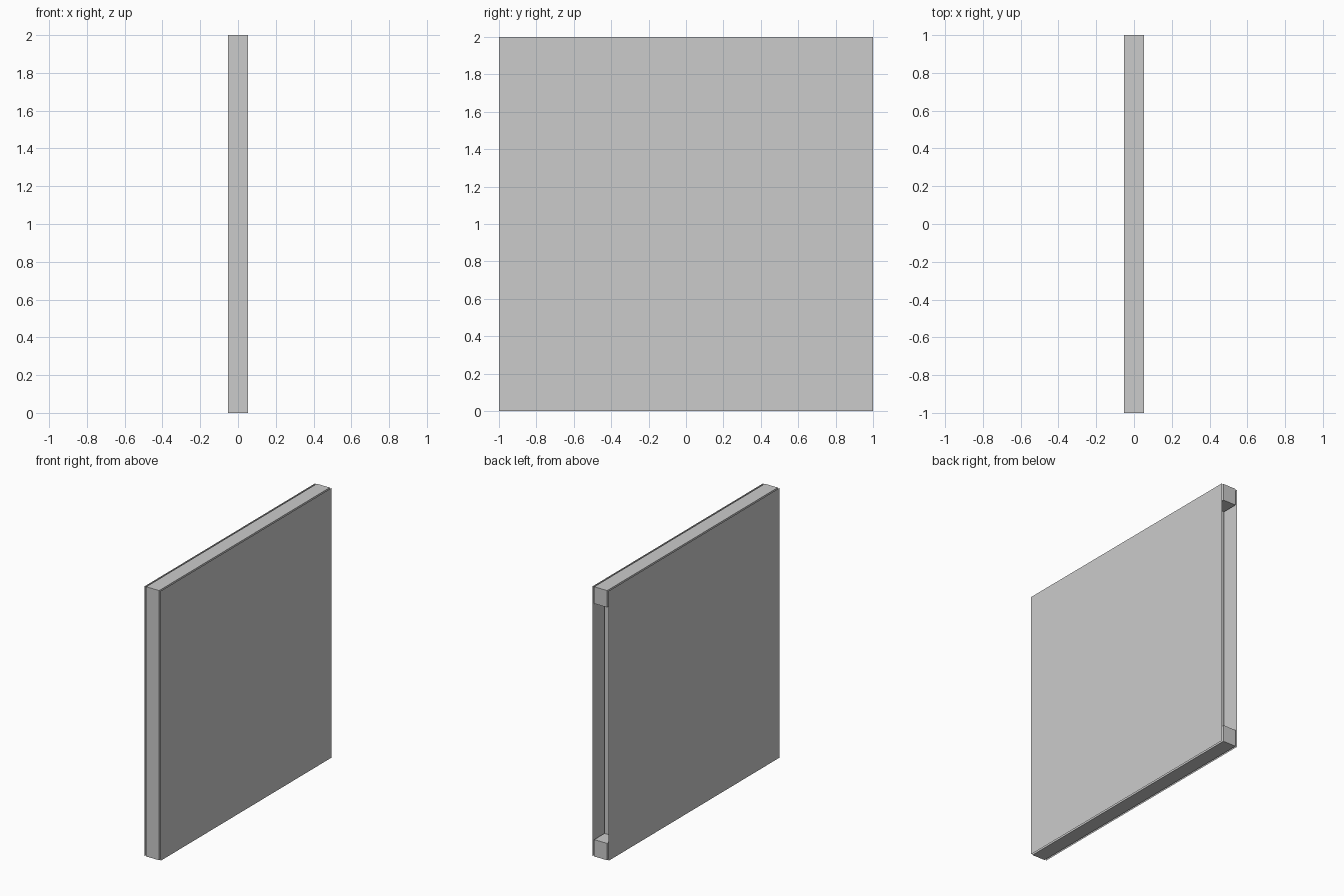
import bpy, bmesh
from mathutils import Matrix

if "Cube" in bpy.data.objects:
    bpy.data.objects.remove(bpy.data.objects["Cube"])

CORE_X = 0.053    # half thickness of the core
PANEL_X = 0.066   # distance of the thin sheets from the centre
NOTCH = 0.12      # depth of the rear notch
RAIL = 0.125      # height of the top and bottom rails


def finish(name, bm):
    bmesh.ops.recalc_face_normals(bm, faces=bm.faces)
    mesh = bpy.data.meshes.new(name)
    bm.to_mesh(mesh)
    bm.free()
    obj = bpy.data.objects.new(name, mesh)
    bpy.context.collection.objects.link(obj)
    return obj


# Core: side profile with a notch along the rear edge, extruded in x
profile = [(-1, 0), (1, 0), (1, RAIL), (1 - NOTCH, RAIL),
           (1 - NOTCH, 2 - RAIL), (1, 2 - RAIL), (1, 2), (-1, 2)]
bm = bmesh.new()
face = bm.faces.new([bm.verts.new((-CORE_X, y, z)) for y, z in profile])
ext = bmesh.ops.extrude_face_region(bm, geom=[face])
new_verts = [g for g in ext["geom"] if isinstance(g, bmesh.types.BMVert)]
bmesh.ops.translate(bm, vec=(2 * CORE_X, 0, 0), verts=new_verts)
# Keep the starting cap if the extrusion removed it
if not any(all(v.co.x < 0 for v in f.verts) for f in bm.faces):
    bmesh.ops.holes_fill(bm, edges=[e for e in bm.edges if e.is_boundary])
finish("wall_core", bm)

# Thin facing sheets on both sides
for name, side in (("left_sheet", -1), ("right_sheet", 1)):
    bm = bmesh.new()
    bmesh.ops.create_grid(bm, x_segments=1, y_segments=1, size=1)
    bmesh.ops.transform(
        bm, verts=bm.verts,
        matrix=Matrix.Translation((side * PANEL_X, 0, 1)) @ Matrix.Rotation(side * 1.5707963, 4, 'Y'))
    sheet = bm
    mesh = bpy.data.meshes.new(name)
    sheet.to_mesh(mesh)
    sheet.free()
    bpy.context.collection.objects.link(bpy.data.objects.new(name, mesh))
